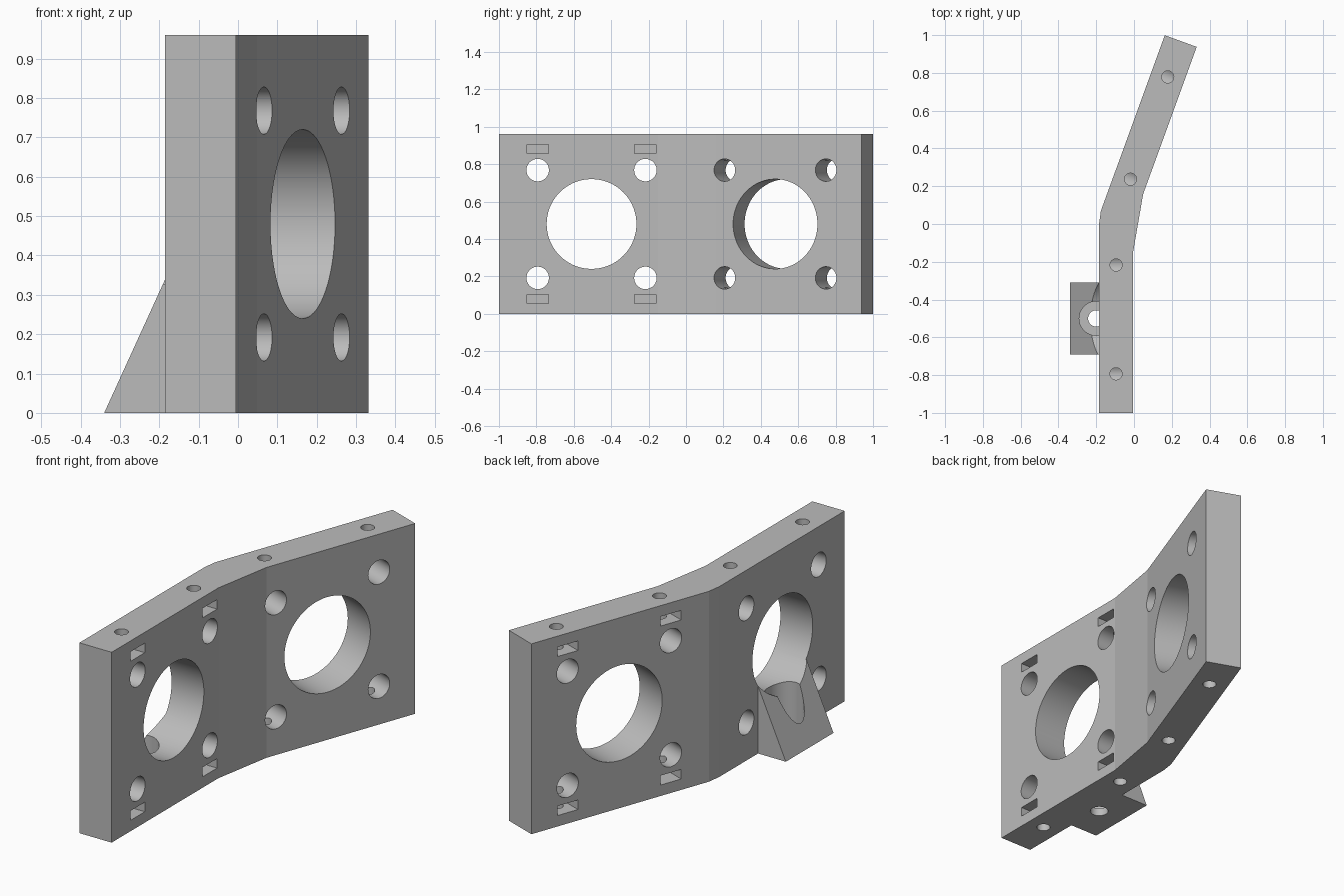
import bpy, bmesh
from math import radians
from mathutils import Matrix, Vector

cube = bpy.data.objects.get("Cube")
if cube:
    bpy.data.objects.remove(cube, do_unlink=True)

HEIGHT = 0.96
HALF = 0.09          # half plate thickness
PITCH = 0.288        # half spacing of the mounting holes
MID = HEIGHT / 2

grey = bpy.data.materials.new("light grey")
grey.use_nodes = True
grey.diffuse_color = (0.5, 0.5, 0.5, 1)
grey.node_tree.nodes["Principled BSDF"].inputs["Base Color"].default_value = (0.5, 0.5, 0.5, 1)


def make(name, bm):
    bmesh.ops.recalc_face_normals(bm, faces=bm.faces)
    mesh = bpy.data.meshes.new(name)
    bm.to_mesh(mesh)
    bm.free()
    obj = bpy.data.objects.new(name, mesh)
    bpy.context.scene.collection.objects.link(obj)
    mesh.materials.append(grey)
    return obj


def prism(name, points, direction):
    bm = bmesh.new()
    face = bm.faces.new([bm.verts.new(p) for p in points])
    ext = bmesh.ops.extrude_face_region(bm, geom=[face])
    verts = [g for g in ext["geom"] if isinstance(g, bmesh.types.BMVert)]
    bmesh.ops.translate(bm, verts=verts, vec=direction)
    return make(name, bm)


def cylinder(name, radius, depth, matrix):
    bm = bmesh.new()
    bmesh.ops.create_cone(bm, cap_ends=True, segments=72, radius1=radius,
                          radius2=radius, depth=depth, matrix=matrix)
    return make(name, bm)


def box(name, size, matrix):
    bm = bmesh.new()
    bmesh.ops.create_cube(bm, size=1, matrix=matrix @ Matrix.Diagonal((*size, 1)))
    return make(name, bm)


def combine(target, tool, operation):
    mod = target.modifiers.new("combine", 'BOOLEAN')
    mod.operation = operation
    mod.solver = 'EXACT'
    mod.object = tool
    bpy.context.view_layer.objects.active = target
    bpy.ops.object.modifier_apply(modifier=mod.name)
    bpy.data.objects.remove(tool, do_unlink=True)


# Each wing has its own frame: x through the plate, y along it
straight = Matrix.Translation((-0.095, -0.505, 0))
tilted = Matrix.Translation((0.08, 0.508, 0)) @ Matrix.Rotation(radians(-20), 4, 'Z')

# Bent plate
outline = [straight @ Vector((-HALF, -0.495, 0)), straight @ Vector((HALF, -0.495, 0)),
           straight @ Vector((HALF, 0.355, 0)), tilted @ Vector((HALF, -0.34, 0)),
           tilted @ Vector((HALF, 0.49, 0)), tilted @ Vector((-HALF, 0.49, 0)),
           tilted @ Vector((-HALF, -0.5, 0)), straight @ Vector((-HALF, 0.505, 0))]
plate = prism("bent_mounting_plate", outline, (0, 0, HEIGHT))

# Wedge foot on the side of the straight wing
wedge = prism("wedge", [(-0.34, -0.69, 0), (-0.185, -0.69, 0.34),
                        (-0.1, -0.69, 0.34), (-0.1, -0.69, 0)], (0, 0.38, 0))
combine(plate, wedge, 'UNION')

# Holes and nut pockets of both wings
through = Matrix.Rotation(radians(90), 4, 'Y')
for frame, side in ((straight, 1), (tilted, -1)):
    at = lambda x, y, z: frame @ Matrix.Translation((x, y, z))
    combine(plate, cylinder("bore", 0.24, 0.6, at(0, 0, MID) @ through), 'DIFFERENCE')
    for y in (-PITCH, PITCH):
        for s in (-1, 1):
            combine(plate, cylinder("bolt_hole", 0.06, 0.5, at(0, y, MID + s * PITCH) @ through),
                    'DIFFERENCE')
            combine(plate, cylinder("screw_hole", 0.032, 0.24, at(0, y, MID + s * 0.41)),
                    'DIFFERENCE')
            combine(plate, box("nut_slot", (0.2, 0.115, 0.048), at(side * 0.045, y, MID + s * 0.401)),
                    'DIFFERENCE')

# Counterbored screw hole down through the wedge
foot = Matrix.Translation((-0.2, -0.5, 0))
combine(plate, cylinder("counterbore", 0.09, 0.36, foot @ Matrix.Translation((0, 0, 0.22))), 'DIFFERENCE')
combine(plate, cylinder("foot_hole", 0.043, 0.3, foot), 'DIFFERENCE')

# Smooth bores, crisp edges
bpy.ops.object.select_all(action='DESELECT')
plate.select_set(True)
bpy.context.view_layer.objects.active = plate
bpy.ops.object.shade_smooth_by_angle(angle=radians(7))
